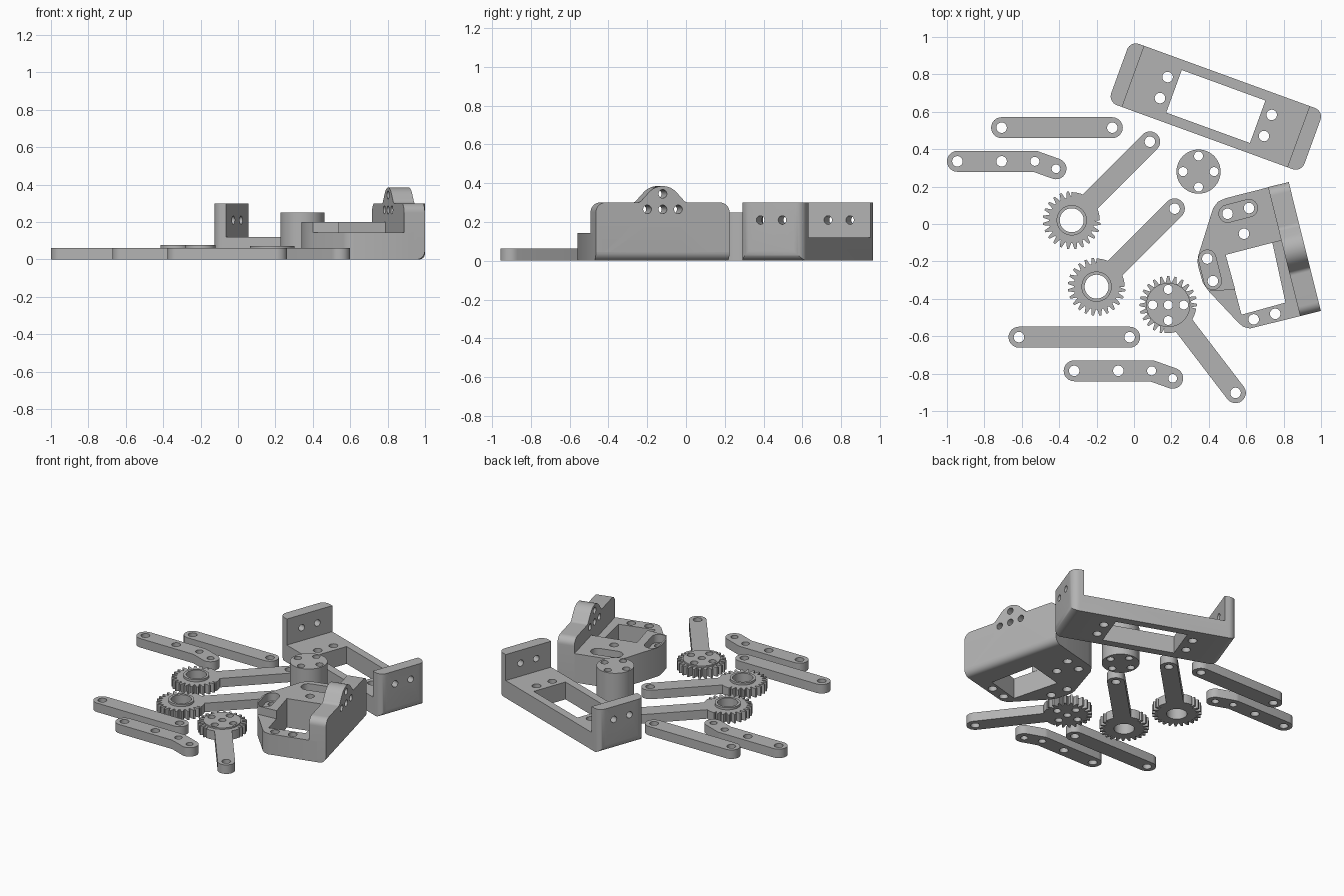
import bpy, bmesh
from math import sin, cos, pi, radians, atan2, hypot
from mathutils import Matrix, Vector

if "Cube" in bpy.data.objects:
    bpy.data.objects.remove(bpy.data.objects["Cube"])

grey = bpy.data.materials.new("plastic grey")
grey.diffuse_color = (0.45, 0.45, 0.45, 1)
grey.use_nodes = True
grey.node_tree.nodes["Principled BSDF"].inputs["Base Color"].default_value = grey.diffuse_color


def arc(x, y, r, a0, a1, n=12):
    return [(x + r * cos(radians(a0 + (a1 - a0) * i / n)),
             y + r * sin(radians(a0 + (a1 - a0) * i / n))) for i in range(n + 1)]


def hole(x, y, r=0.028):
    return arc(x, y, r, 0, 352.5, 47)


def stadium(p, q, r):
    a = atan2(q[1] - p[1], q[0] - p[0]) * 180 / pi
    return arc(*q, r, a - 90, a + 90) + arc(*p, r, a + 90, a + 270)


def finish(ob):
    ob.data.materials.clear()
    ob.data.materials.append(grey)
    bpy.ops.object.select_all(action='DESELECT')
    ob.select_set(True)
    bpy.context.view_layer.objects.active = ob
    bpy.ops.object.shade_smooth_by_angle(angle=radians(30))


def plate(name, loops, z0, z1, matrix=Matrix()):
    """Extruded flat outline; the loops after the first are holes."""
    cu = bpy.data.curves.new(name, 'CURVE')
    cu.dimensions, cu.fill_mode, cu.extrude = '2D', 'BOTH', (z1 - z0) / 2
    for loop in loops:
        sp = cu.splines.new('POLY')
        sp.points.add(len(loop) - 1)
        for pt, (x, y) in zip(sp.points, loop):
            pt.co = (x, y, 0, 1)
        sp.use_cyclic_u = True
    tmp = bpy.data.objects.new(name + "_curve", cu)
    bpy.context.collection.objects.link(tmp)
    dg = bpy.context.evaluated_depsgraph_get()
    me = bpy.data.meshes.new_from_object(tmp.evaluated_get(dg))
    bpy.data.objects.remove(tmp)
    bm = bmesh.new()
    bm.from_mesh(me)
    bmesh.ops.remove_doubles(bm, verts=bm.verts, dist=1e-5)
    bmesh.ops.recalc_face_normals(bm, faces=bm.faces)
    bm.to_mesh(me)
    bm.free()
    me.transform(matrix @ Matrix.Translation((0, 0, (z0 + z1) / 2)))
    ob = bpy.data.objects.new(name, me)
    bpy.context.collection.objects.link(ob)
    finish(ob)
    return ob


def cut(ob, cutter):
    mod = ob.modifiers.new("cut", 'BOOLEAN')
    mod.operation, mod.solver, mod.object = 'DIFFERENCE', 'EXACT', cutter
    bpy.context.view_layer.objects.active = ob
    bpy.ops.object.modifier_apply(modifier=mod.name)
    bpy.data.objects.remove(cutter)


def frame(x, y, deg, upright=False):
    """Placed and turned about z; upright maps local y to world z."""
    m = Matrix.Translation((x, y, 0)) @ Matrix.Rotation(radians(deg), 4, 'Z')
    return m @ Matrix.Rotation(pi / 2, 4, 'X') if upright else m


# straight and bent links, one set per finger
for i, (x, y) in enumerate([(-0.708, 0.515), (-0.615, -0.605)]):
    p, q = (x, y), (x + 0.592, y)
    plate(f"straight_link_{i+1}", [stadium(p, q, 0.056), hole(*p), hole(*q)], 0, 0.062)
for i, (x, y) in enumerate([(-0.944, 0.335), (-0.32, -0.785)]):
    t = 19.5
    ex, ey = x + 0.527, y - 0.04
    h = radians(90 - t / 2)
    k = 0.056 / cos(radians(t / 2))
    outline = (arc(x, y, 0.056, 90, 270) + [(x + 0.415 - k * cos(h), y - k * sin(h))]
               + arc(ex, ey, 0.056, -90 - t, 90 - t)
               + arc(x + 0.415, y, 0.056, 90 - t, 90, 4))
    plate(f"bent_link_{i+1}", [outline, hole(x, y), hole(x + 0.236, y),
                               hole(x + 0.414, y, 0.024), hole(ex, ey, 0.023)], 0, 0.062)


# arms that end in a partly toothed gear
def gear_outline(length):
    pts = [(length, -0.055)] + arc(length, 0, 0.055, -90, 90)[1:]
    pts += arc(0, 0, 0.15, 21.5, 45, 5)
    for i in range(18):
        for f, r in ((0.1, 0.122), (0.36, 0.155), (0.64, 0.155), (0.9, 0.122)):
            a = radians(45 + 15 * (i + f))
            pts.append((r * cos(a), r * sin(a)))
    return pts + arc(0, 0, 0.15, -45, -21.5, 5)


def disc_holes(r=0.024):
    return [hole(0.083 * cos(a), 0.083 * sin(a), r) for a in (0, pi / 2, pi, 3 * pi / 2)]


arms = [((-0.333, 0.02), (0.085, 0.44)), ((-0.2, -0.335), (0.217, 0.082)),
        ((0.183, -0.433), (0.543, -0.903))]
for i, ((x, y), (ex, ey)) in enumerate(arms):
    d = hypot(ex - x, ey - y)
    a = atan2(ey - y, ex - x)
    m = frame(x, y, a * 180 / pi)
    if i < 2:
        inner = [hole(0, 0, 0.064)]
        hub, top = 0.081, 0.077
    else:
        turn = Matrix.Rotation(-a, 2)
        inner = [[tuple(turn @ Vector(p)) for p in lp] for lp in disc_holes() + [hole(0, 0, 0.024)]]
        hub, top = 0.118, 0.072
    plate(f"gear_arm_{i+1}", [gear_outline(d), hole(d, 0)] + inner, 0, 0.062, m)
    plate(f"gear_hub_{i+1}", [hole(0, 0, hub)] + inner, 0.062, top, m)

# round spacer
plate("spacer", [hole(0, 0, 0.118)] + disc_holes(), 0, 0.25, frame(0.345, 0.28, 0))

# U-shaped bracket with rounded outer ends
A, B, R = 0.55, 0.174, 0.05
CX, CY = 0.4375, 0.628
bm = bmesh.new()
bmesh.ops.create_cube(bm, size=1)
bmesh.ops.transform(bm, verts=bm.verts, matrix=Matrix.Translation((0, 0, 0.15))
                    @ Matrix.Diagonal((2 * A, 2 * B, 0.3, 1)))
ends = [e for e in bm.edges if abs(e.verts[0].co.x - e.verts[1].co.x) < 0.01
        and min(v.co.z for v in e.verts) < 0.01]
bmesh.ops.bevel(bm, geom=ends, offset=R, segments=8, profile=0.5, affect='EDGES')
me = bpy.data.meshes.new("u_bracket")
bm.to_mesh(me)
bm.free()
me.transform(frame(CX, CY, -20))
bracket = bpy.data.objects.new("u_bracket", me)
bpy.context.collection.objects.link(bracket)


def rect(x, y):
    return [(-x, -y), (x, -y), (x, y), (-x, y)]


flat = frame(CX, CY, -20)
cut(bracket, plate("pocket_cut", [rect(0.47, 0.3)], 0.12, 0.5, flat))
cut(bracket, plate("window_cut", [rect(0.238, 0.121)], -0.1, 0.3, flat))
for s in (-1, 1):
    for t in (-0.06, 0.06):
        cut(bracket, plate("screw_cut", [hole(0.296 * s, t)], -0.1, 0.3, flat))
for t in (-0.06, 0.06):
    cut(bracket, plate("side_cut", [hole(t, 0.21, 0.022)], -0.7, 0.7, frame(CX, CY, 70, True)))
finish(bracket)

# motor mount: base, raised deck with two recesses, and upright wall
back = [(0.769, 0.209), (0.49, 0.138), (0.45, 0.12), (0.423, 0.085),
        (0.343, -0.17), (0.339, -0.2), (0.345, -0.235), (0.368, -0.315), (0.40, -0.36)]
base = back + [(0.56, -0.53), (0.585, -0.55), (0.62, -0.559), (0.941, -0.479)]
window = [(0.49, -0.165), (0.74, -0.1), (0.81, -0.42), (0.575, -0.485)]
slots = [((0.5, 0.055), (0.615, 0.085)), ((0.392, -0.185), (0.422, -0.305))]
screws = [hole(*p) for s in slots for p in s]
mid = hole(0.588, -0.052)
plate("mount_base", [base, window, mid, hole(0.64, -0.51), hole(0.755, -0.48)] + screws, 0, 0.143)
deck = back + [(0.541, -0.35), (0.49, -0.165), (0.74, -0.1), (0.81, -0.083)]
plate("mount_deck", [deck, mid] + [stadium(*s, 0.046) for s in slots], 0.143, 0.2)

half = 0.355
wall = ([(-half, 0), (half, 0)] + arc(half - 0.05, 0.25, 0.05, 0, 90, 8)
        + arc(0.135, 0.33, 0.03, 270, 215, 6) + arc(0, 0.285, 0.1, 40, 140, 16)
        + arc(-0.135, 0.33, 0.03, -35, -90, 6) + arc(0.05 - half, 0.25, 0.05, 90, 180, 8))
wall_holes = [hole(x, z, 0.022) for x, z in ((-0.082, 0.265), (0, 0.265), (0.082, 0.265), (0, 0.345))]
wall_ob = plate("mount_wall", [wall] + wall_holes, -0.114, 0, frame(0.913, -0.12, 104, True))
fillet = arc(-0.045, 0.045, 0.045, -90, 0, 8) + [(0.05, 0.045), (0.05, -0.05), (-0.045, -0.05)]
cut(wall_ob, plate("edge_cut", [fillet], -0.5, 0.5, frame(0.913, -0.12, 14, True)))
finish(wall_ob)
